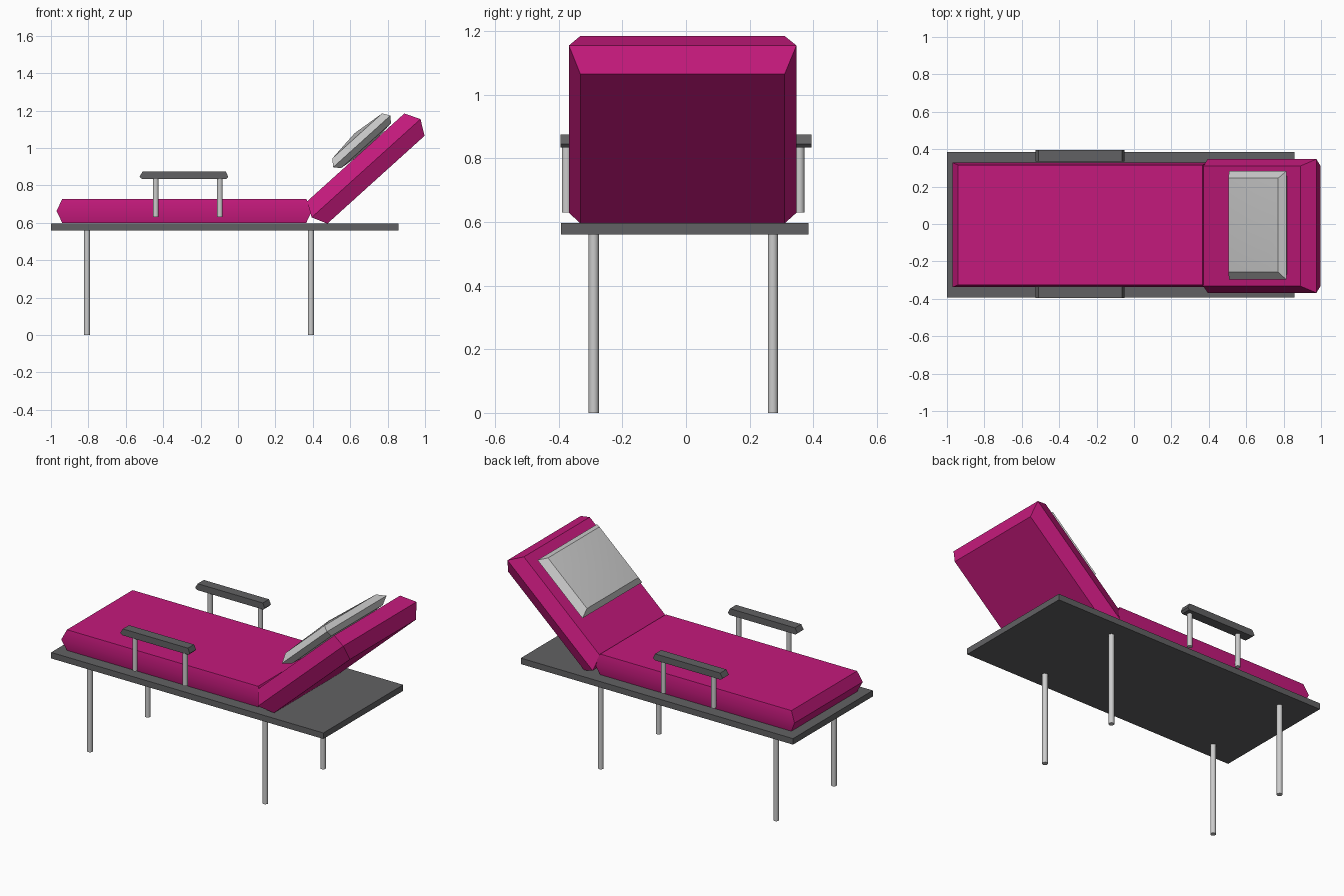
import bpy, bmesh, math
from mathutils import Matrix, Vector

if "Cube" in bpy.data.objects:
    bpy.data.objects.remove(bpy.data.objects["Cube"])


def material(name, rgb):
    m = bpy.data.materials.new(name)
    m.diffuse_color = (*rgb, 1)
    m.use_nodes = True
    m.node_tree.nodes["Principled BSDF"].inputs["Base Color"].default_value = m.diffuse_color
    return m


PINK = material("pink_fabric", (0.55, 0.01, 0.2))
DARK = material("dark_grey", (0.12, 0.12, 0.125))


def finish(name, bm, mat=None, smooth=True):
    bmesh.ops.recalc_face_normals(bm, faces=bm.faces)
    me = bpy.data.meshes.new(name)
    bm.to_mesh(me)
    bm.free()
    ob = bpy.data.objects.new(name, me)
    bpy.context.collection.objects.link(ob)
    if mat:
        me.materials.append(mat)
    if smooth:
        bpy.ops.object.select_all(action='DESELECT')
        ob.select_set(True)
        bpy.context.view_layer.objects.active = ob
        bpy.ops.object.shade_smooth_by_angle(angle=math.radians(30))
    return ob


def stack(name, rings, mat=None, frame=Matrix(), crown=0, smooth=True):
    """Loft rectangles (height, x0, x1, y0, y1); crown raises the cap centres."""
    bm = bmesh.new()
    loops = []
    for h, x0, x1, y0, y1 in rings:
        pts = ((x0, y0), (x1, y0), (x1, y1), (x0, y1))
        loops.append([bm.verts.new((x, y, h)) for x, y in pts])
    for a, b in zip(loops, loops[1:]):
        for i in range(4):
            j = (i + 1) % 4
            bm.faces.new((a[i], a[j], b[j], b[i]))
    for loop, sign in ((loops[0], -1), (loops[-1], 1)):
        cap = bm.faces.new(loop)
        if crown:
            tip = cap.calc_center_median() + Vector((0, 0, crown * sign))
            poked = bmesh.ops.poke(bm, faces=[cap])
            poked["verts"][0].co = tip
    bm.transform(frame)
    return finish(name, bm, mat, smooth)


def rod(name, x, y, z0, z1, r):
    bm = bmesh.new()
    bmesh.ops.create_cone(bm, cap_ends=True, segments=16, radius1=r, radius2=r,
                          depth=z1 - z0,
                          matrix=Matrix.Translation((x, y, (z0 + z1) / 2)))
    finish(name, bm)


# flat deck
stack("deck", [(0.56, -1, 0.858, -0.393, 0.385),
               (0.597, -1, 0.858, -0.393, 0.385)], DARK, smooth=False)

# seat mattress with bulging rim
stack("seat_mattress", [(0.6, -0.94, 0.365, -0.325, 0.315),
                        (0.663, -0.97, 0.395, -0.338, 0.328),
                        (0.727, -0.94, 0.365, -0.325, 0.315)], PINK)

# reclined backrest and pillow share a tilted frame
tilt = Matrix.Translation((0.37, 0, 0.715)) @ Matrix.Rotation(-math.radians(42.1), 4, 'Y')
stack("backrest", [(-0.161, 0, 0.70, -0.332, 0.31),
                   (-0.08, -0.04, 0.744, -0.368, 0.347),
                   (0, 0, 0.70, -0.332, 0.31)], PINK, tilt)
stack("pillow", [(0.010, 0.253, 0.612, -0.257, 0.245),
                 (0.042, 0.225, 0.638, -0.298, 0.283),
                 (0.080, 0.253, 0.612, -0.257, 0.245)], None, tilt, crown=0.02)

# legs
for x, end in ((-0.807, "foot"), (0.39, "head")):
    for y, side in ((-0.29, "front"), (0.273, "back")):
        rod(f"{end}_{side}_leg", x, y, 0, 0.565, 0.016)

# armrests on two posts each
for y0, y1, py, side in ((-0.395, -0.335, -0.375, "front"), (0.335, 0.395, 0.357, "back")):
    stack(f"{side}_armrest", [(0.834, -0.512, -0.062, y0, y1),
                              (0.845, -0.527, -0.052, y0, y1),
                              (0.874, -0.51, -0.065, y0, y1)], DARK, smooth=False)
    for i, x in enumerate((-0.44, -0.097)):
        rod(f"{side}_armrest_post_{i + 1}", x, py, 0.63, 0.84, 0.015)
